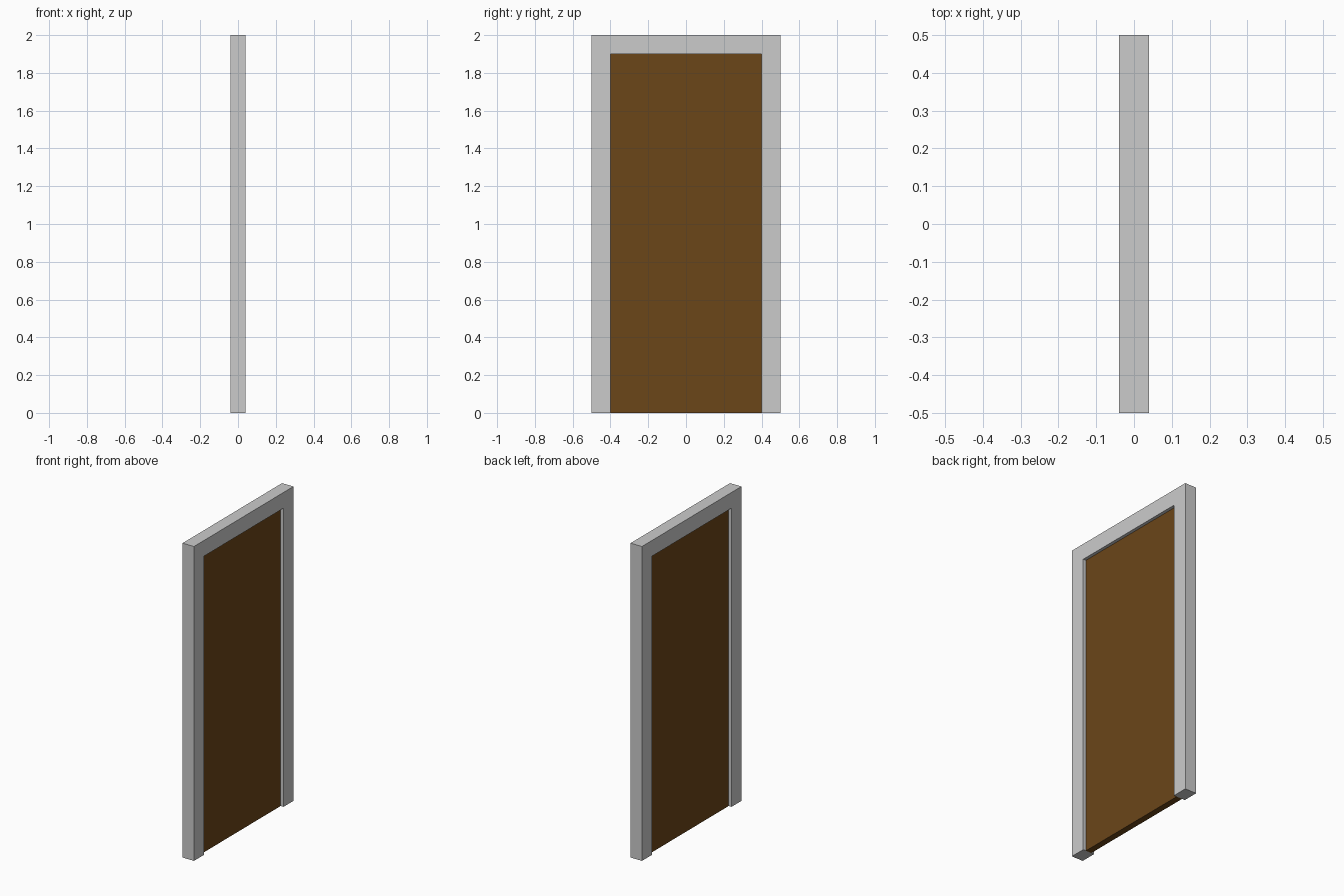
import bpy, bmesh

if "Cube" in bpy.data.objects:
    bpy.data.objects.remove(bpy.data.objects["Cube"])

HALF_W, HEIGHT, BORDER = 0.5, 2.0, 0.1
FRAME_DEPTH, PANEL_DEPTH = 0.08, 0.04


def extrude_profile(name, points, depth):
    """Extrude a closed (y, z) outline along x, centred on x = 0."""
    bm = bmesh.new()
    face = bm.faces.new([bm.verts.new((-depth / 2, y, z)) for y, z in points])
    ext = bmesh.ops.extrude_face_region(bm, geom=[face])
    verts = [g for g in ext["geom"] if isinstance(g, bmesh.types.BMVert)]
    bmesh.ops.translate(bm, verts=verts, vec=(depth, 0, 0))
    bmesh.ops.recalc_face_normals(bm, faces=bm.faces)
    mesh = bpy.data.meshes.new(name)
    bm.to_mesh(mesh)
    bm.free()
    obj = bpy.data.objects.new(name, mesh)
    bpy.context.collection.objects.link(obj)
    return obj


inner_w, inner_h = HALF_W - BORDER, HEIGHT - BORDER

# Door frame: one arch-shaped outline, two jambs and a head
extrude_profile("door_frame", [
    (-HALF_W, 0), (-inner_w, 0), (-inner_w, inner_h), (inner_w, inner_h),
    (inner_w, 0), (HALF_W, 0), (HALF_W, HEIGHT), (-HALF_W, HEIGHT),
], FRAME_DEPTH)

# Door panel, recessed equally on both sides
panel = extrude_profile("door_panel", [
    (-inner_w, 0), (inner_w, 0), (inner_w, inner_h), (-inner_w, inner_h),
], PANEL_DEPTH)

# Brown wood
wood = bpy.data.materials.new("brown_wood")
wood.diffuse_color = (0.147, 0.061, 0.0097, 1)
wood.use_nodes = True
wood.node_tree.nodes["Principled BSDF"].inputs["Base Color"].default_value = wood.diffuse_color
panel.data.materials.append(wood)
